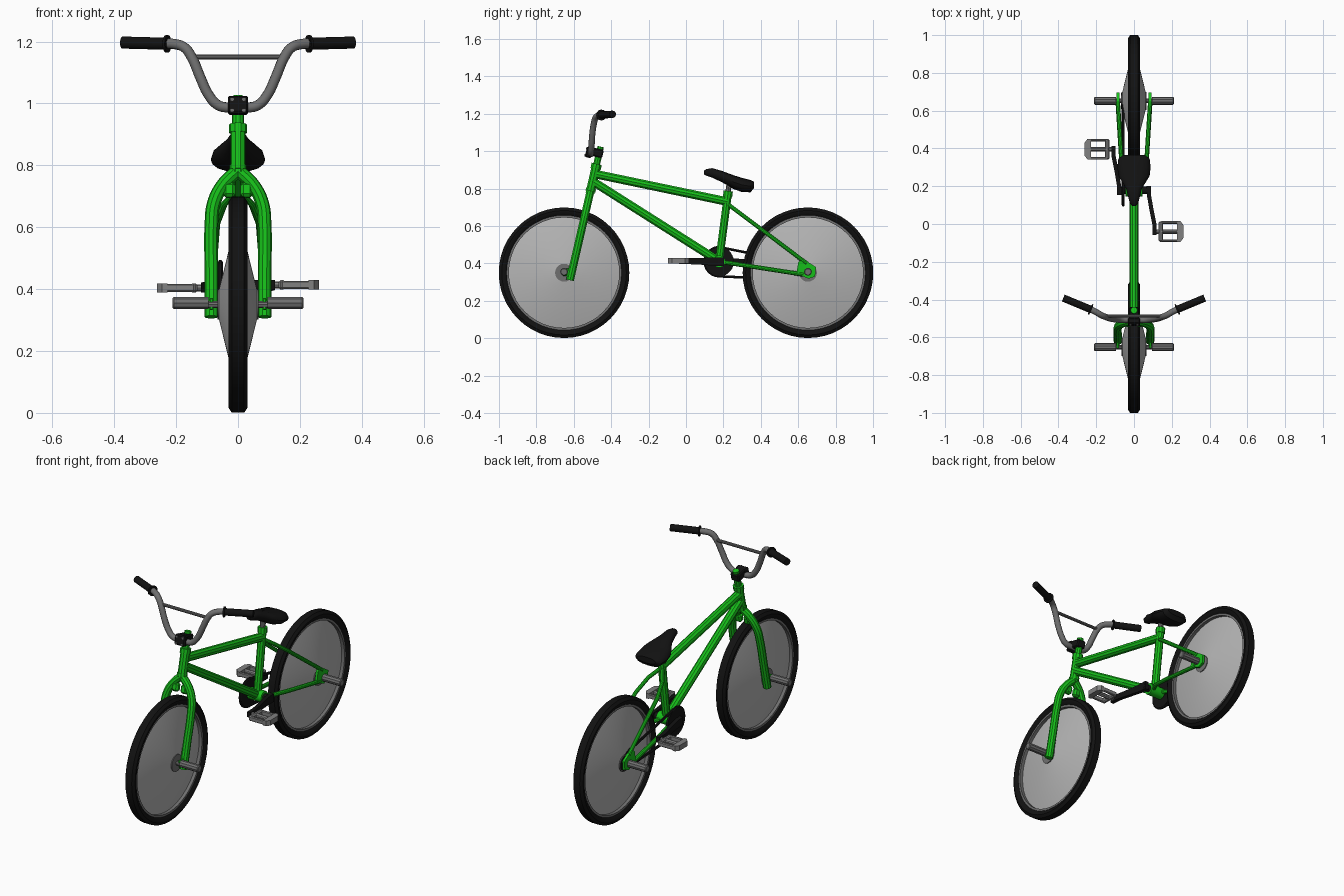
import bpy, bmesh
from math import sin, cos, pi, radians
from mathutils import Matrix

if "Cube" in bpy.data.objects:
    bpy.data.objects.remove(bpy.data.objects["Cube"], do_unlink=True)


def material(name, rgb):
    m = bpy.data.materials.new(name)
    m.use_nodes = True
    m.diffuse_color = (*rgb, 1)
    m.node_tree.nodes["Principled BSDF"].inputs["Base Color"].default_value = (*rgb, 1)
    return m


GREEN = material("frame_green", (0.008, 0.52, 0.01))
BLACK = material("rubber_black", (0.006, 0.006, 0.006))
METAL = material("metal_grey", (0.16, 0.16, 0.16))
SPOKE = material("spoke_silver", (0.46, 0.46, 0.46))
PEDAL = material("pedal_grey", (0.22, 0.22, 0.22))


def finish(name, bm, mat):
    bmesh.ops.recalc_face_normals(bm, faces=bm.faces)
    me = bpy.data.meshes.new(name)
    bm.to_mesh(me)
    bm.free()
    return place(name, me, mat)


def place(name, me, mat):
    me.materials.clear()
    me.materials.append(mat)
    ob = bpy.data.objects.new(name, me)
    bpy.context.collection.objects.link(ob)
    bpy.ops.object.select_all(action='DESELECT')
    ob.select_set(True)
    bpy.context.view_layer.objects.active = ob
    bpy.ops.object.shade_smooth_by_angle(angle=radians(33))
    return ob


def loft(name, rings, mat, closed=False):
    """Skin a row of equal rings, capped unless the row closes on itself."""
    bm = bmesh.new()
    rows = [[bm.verts.new(p) for p in ring] for ring in rings]
    n = len(rows[0])
    pairs = list(zip(rows, rows[1:])) + ([(rows[-1], rows[0])] if closed else [])
    for a, b in pairs:
        for i in range(n):
            bm.faces.new((a[i], a[(i + 1) % n], b[(i + 1) % n], b[i]))
    if not closed:
        bm.faces.new(rows[0])
        bm.faces.new(rows[-1])
    return finish(name, bm, mat)


def lathe(name, y, z, profile, mat, n=48, closed=False):
    """Turn (x, radius) points about an axle parallel to x."""
    rings = [[(x, y + r * cos(2 * pi * i / n), z + r * sin(2 * pi * i / n))
              for i in range(n)] for x, r in profile]
    return loft(name, rings, mat, closed)


def tube(name, pts, r, mat, res=3, curved=False, cyclic=False):
    cu = bpy.data.curves.new(name, 'CURVE')
    cu.dimensions = '3D'
    cu.bevel_depth, cu.bevel_resolution, cu.use_fill_caps = r, res, True
    cu.resolution_u = 6
    sp = cu.splines.new('BEZIER' if curved else 'POLY')
    points = sp.bezier_points if curved else sp.points
    points.add(len(pts) - 1)
    for p, co in zip(points, pts):
        if curved:
            p.co = co
            p.handle_left_type = p.handle_right_type = 'AUTO'
        else:
            p.co = (*co, 1)
    sp.use_cyclic_u = cyclic
    ob = bpy.data.objects.new(name + "_path", cu)
    bpy.context.collection.objects.link(ob)
    me = bpy.data.meshes.new_from_object(ob.evaluated_get(bpy.context.evaluated_depsgraph_get()))
    bpy.data.objects.remove(ob)
    me.name = name
    return place(name, me, mat)


def box(name, c, size, mat, tilt=0, bevel=0.004):
    bm = bmesh.new()
    bmesh.ops.create_cube(bm, size=1, matrix=Matrix.Diagonal((*size, 1)))
    bmesh.ops.bevel(bm, geom=bm.edges[:], offset=bevel, segments=1, affect='EDGES')
    bm.transform(Matrix.Translation(c) @ Matrix.Rotation(tilt, 4, 'X'))
    return finish(name, bm, mat)


def steer(z, x=0):
    """Point on the raked steering axis at height z."""
    return (x, -0.503 + 0.23 * (z - 0.82), z)


AXLE = 0.35
SIDES = (("left", 1), ("right", -1))

# Wheels
for end, y in (("front", -0.652), ("rear", 0.652)):
    half = [(0.017, 0.305), (0.028, 0.317), (0.031, 0.333), (0.02, 0.349)]
    lathe(end + "_tyre", y, AXLE, half + [(-x, r) for x, r in reversed(half)], BLACK, closed=True)
    rim = [(0.019, 0.295), (0.019, 0.312), (-0.019, 0.312), (-0.019, 0.295)]
    lathe(end + "_rim", y, AXLE, rim, METAL, closed=True)
    lathe(end + "_spokes", y, AXLE, [(-0.061, 0.05), (0, 0.297), (0.061, 0.05)], SPOKE)
    lathe(end + "_hub", y, AXLE, [(-0.066, 0.048), (0.066, 0.048)], METAL, 20)
    lathe(end + "_axle", y, AXLE, [(-0.1, 0.012), (0.1, 0.012)], METAL, 10)
    for side, s in SIDES:
        peg = [(0.095, 0.021), (0.207, 0.021), (0.211, 0.017)]
        lathe(f"{end}_{side}_peg", y, AXLE + 0.005, [(s * x, r) for x, r in peg], METAL, 10)

# Fork and steering column
for side, s in SIDES:
    leg = [(0.086, 0.31), (0.086, 0.45), (0.086, 0.61), (0.079, 0.675), (0.05, 0.735), (0, 0.785)]
    tube(f"{side}_fork_leg", [steer(z, s * x) for x, z in leg], 0.022, GREEN, curved=True)
    box(f"{side}_fork_dropout", (s * 0.086, -0.63, 0.352), (0.014, 0.06, 0.04), GREEN)
    box(f"{side}_fork_gusset", steer(0.72, s * 0.028), (0.04, 0.035, 0.05), GREEN, -0.225, 0.01)
tube("head_tube", [steer(0.775), steer(0.925)], 0.025, GREEN)
tube("head_collar", [steer(0.905), steer(0.932)], 0.029, GREEN)
tube("lower_collar", [steer(0.785), steer(0.8)], 0.028, GREEN)
tube("steerer", [steer(0.92), steer(0.975)], 0.019, GREEN)
tube("stem_cap", [steer(1.0), steer(1.024)], 0.018, GREEN)

# Stem with four bolts
box("stem", (0, -0.478, 0.992), (0.054, 0.07, 0.045), BLACK, -0.225, 0.006)
box("stem_clamp", (0, -0.518, 0.994), (0.066, 0.034, 0.058), BLACK, -0.225, 0.006)
for x in (-0.019, 0.019):
    for z in (0.978, 1.014):
        y = -0.533 + 0.23 * (z - 0.994)
        tube("stem_bolt", [(x, y + 0.01, z), (x, y - 0.006, z)], 0.006, METAL)

# Handlebar and grips
bend = [(0.035, -0.508, 0.987), (0.065, -0.508, 0.995), (0.095, -0.505, 1.028), (0.12, -0.502, 1.08),
        (0.15, -0.492, 1.15), (0.172, -0.483, 1.18), (0.205, -0.464, 1.192), (0.26, -0.438, 1.193)]
tube("handlebar", [(-x, y, z) for x, y, z in reversed(bend)] + bend, 0.0165, METAL, 4, True)
tube("crossbar", [(-0.147, -0.487, 1.15), (0.147, -0.487, 1.15)], 0.009, METAL)
for side, s in SIDES:
    tube(f"{side}_grip", [(s * 0.225, -0.454, 1.193), (s * 0.374, -0.392, 1.197)], 0.0195, BLACK, 4)
    tube(f"{side}_grip_flange", [(s * 0.226, -0.454, 1.193), (s * 0.233, -0.451, 1.193)], 0.029, BLACK, 4)

# Main frame
tube("top_tube", [(0, -0.478, 0.876), (0, 0.222, 0.73)], 0.024, GREEN)
tube("down_tube", [(0, -0.498, 0.838), (0, 0.178, 0.41)], 0.024, GREEN)
tube("seat_tube", [(0, 0.177, 0.41), (0, 0.226, 0.785)], 0.022, GREEN)
tube("seat_clamp", [(0, 0.222, 0.755), (0, 0.226, 0.787)], 0.026, GREEN)
lathe("bottom_bracket", 0.178, 0.41, [(-0.045, 0.033), (0.045, 0.033)], GREEN, 12)
for side, s in SIDES:
    stay = [(0.01, 0.23, 0.712), (0.045, 0.28, 0.674), (0.068, 0.36, 0.614), (0.085, 0.645, 0.4)]
    tube(f"{side}_seat_stay", [(s * x, y, z) for x, y, z in stay], 0.011, GREEN)
    stay = [(0.02, 0.185, 0.408), (0.055, 0.25, 0.399), (0.068, 0.36, 0.382), (0.085, 0.63, 0.34)]
    tube(f"{side}_chain_stay", [(s * x, y, z) for x, y, z in stay], 0.012, GREEN)
    plate = [(0.59, 0.345), (0.6, 0.405), (0.625, 0.425), (0.695, 0.38), (0.69, 0.33), (0.655, 0.318)]
    loft(f"{side}_rear_dropout", [[(s * x, y, z) for y, z in plate] for x in (0.078, 0.092)], GREEN)

# Saddle: y, top, bottom, half width
tube("seat_post", [(0, 0.222, 0.76), (0, 0.234, 0.85)], 0.015, METAL)
sections = [(0.096, 0.895, 0.876, 0.01), (0.108, 0.904, 0.869, 0.022), (0.14, 0.909, 0.858, 0.03),
            (0.19, 0.895, 0.835, 0.043), (0.225, 0.882, 0.815, 0.065), (0.255, 0.871, 0.797, 0.083),
            (0.3, 0.857, 0.781, 0.088), (0.345, 0.846, 0.78, 0.083), (0.364, 0.836, 0.803, 0.06)]


def saddle_ring(y, top, low, w, n=16):
    ring = []
    for i in range(n):
        c, s = cos(2 * pi * i / n), sin(2 * pi * i / n)
        px = abs(c) ** 0.75 * (1 if c > 0 else -1)
        ring.append((px * w, y, (top + low) / 2 + s * (top - low) / 2))
    return ring


loft("saddle", [saddle_ring(*s) for s in sections], BLACK)

# Drivetrain
BB = (0.178, 0.409)
lathe("chainring", *BB, [(-0.063, 0.078), (-0.051, 0.078)], BLACK, 28)
lathe("rear_sprocket", 0.652, AXLE, [(-0.068, 0.042), (-0.051, 0.042)], BLACK, 16)
loop = [(BB, 0.078, pi / 2 + pi * i / 12) for i in range(13)]
loop += [((0.652, AXLE), 0.042, -pi / 2 + pi * i / 8) for i in range(9)]
tube("chain", [(-0.057, c[0] + r * cos(a), c[1] + r * sin(a)) for c, r, a in loop],
     0.008, BLACK, 1, cyclic=True)
lathe("crank_spindle", *BB, [(-0.09, 0.02), (0.09, 0.02)], BLACK, 12)

# Cranks and pedals, opposite each other
for side, s in SIDES:
    arm = [(0.078, -0.024, 0.024), (0.08, 0.03, 0.022), (0.092, 0.1, 0.018),
           (0.108, 0.18, 0.016), (0.109, 0.236, 0.015)]
    rings = [[(s * (x + a * 0.011), BB[0] - s * d, BB[1] + s * 0.02 * d + b * h)
              for a, b in ((-1, -1), (1, -1), (1, 1), (-1, 1))] for x, d, h in arm]
    loft(f"{side}_crank_arm", rings, BLACK)
    py, pz = BB[0] - s * 0.218, BB[1] + s * 0.005
    tube(f"{side}_pedal_axle", [(s * 0.1, py, pz), (s * 0.25, py, pz)], 0.012, PEDAL)
    for dy in (-0.048, 0, 0.048):
        box(f"{side}_pedal_bar", (s * 0.19, py + dy, pz), (0.1, 0.014, 0.026), PEDAL)
    box(f"{side}_pedal_inner_end", (s * 0.142, py, pz), (0.022, 0.108, 0.03), PEDAL, 0, 0.006)
    outer = [(0.228, -0.055), (0.246, -0.055), (0.261, -0.035), (0.261, 0.035), (0.246, 0.055), (0.228, 0.055)]
    loft(f"{side}_pedal_outer_end", [[(s * x, py + y, pz + h) for x, y in outer] for h in (-0.015, 0.015)], PEDAL)
